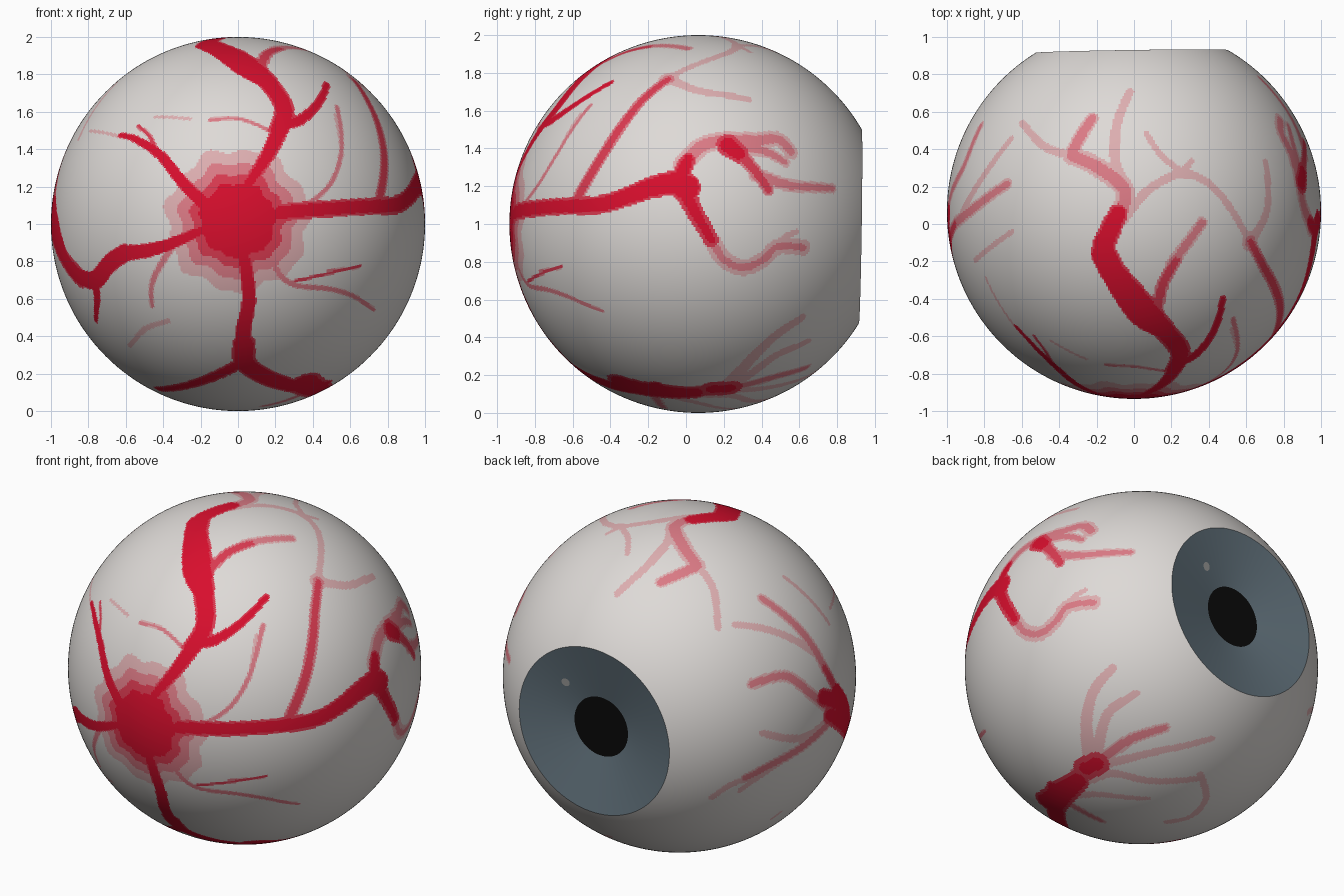
import bpy, bmesh, math
from mathutils import Vector, Matrix, kdtree

if "Cube" in bpy.data.objects:
    bpy.data.objects.remove(bpy.data.objects["Cube"])

CENTRE = Vector((0, 0.065, 1))          # centre of the unit ball


def srgb(r, g, b):
    f = lambda c: c / 12.92 if c <= 0.04045 else ((c + 0.055) / 1.055) ** 2.4
    return (f(r / 255), f(g / 255), f(b / 255), 1)


def material(name, rgb):
    m = bpy.data.materials.new(name)
    m.diffuse_color = srgb(*rgb)
    m.use_nodes = True
    m.node_tree.nodes["Principled BSDF"].inputs["Base Color"].default_value = m.diffuse_color
    return m


def add_object(name, bm, mats):
    me = bpy.data.meshes.new(name)
    bm.to_mesh(me)
    bm.free()
    ob = bpy.data.objects.new(name, me)
    ob.location = CENTRE
    bpy.context.collection.objects.link(ob)
    for m in mats:
        me.materials.append(m)
    return ob


white = material("eye white", (222, 218, 215))
pink = material("pale pink", (221, 174, 176))
rose = material("rose", (219, 122, 133))
red = material("soft red", (217, 58, 80))
crimson = material("crimson", (216, 14, 45))
grey_blue = material("iris grey blue", (96, 112, 122))
black = material("pupil black", (10, 10, 10))
glint_grey = material("glint grey", (165, 165, 163))

# eyeball: evenly divided cube blown up to a ball, sliced off at the iris
N = Vector((-0.0147, 1, -0.0147)).normalized()
D = 0.858
bm = bmesh.new()
bmesh.ops.create_cube(bm, size=2)
bmesh.ops.subdivide_edges(bm, edges=bm.edges[:], cuts=148, use_grid_fill=True)
for v in bm.verts:
    v.co = Vector([math.tan(c * math.pi / 4) for c in v.co]).normalized()
bmesh.ops.bisect_plane(bm, geom=bm.verts[:] + bm.edges[:] + bm.faces[:],
                       plane_co=N * D, plane_no=N, clear_outer=True)
for f in bm.faces:
    f.smooth = True
eyeball = add_object("eyeball", bm, [white, pink, rose, red, crimson])
polys = eyeball.data.polygons
centres = [p.center.copy() for p in polys]
level = [0] * len(polys)
kd = kdtree.KDTree(len(polys))
for i, c in enumerate(centres):
    kd.insert(c, i)
kd.balance()


# drawing frames: ball centre and scale on the sheet, then the view axes
def frame(ox, oy, scale, azimuth, elevation):
    a, e = math.radians(azimuth), math.radians(elevation)
    hx, hy = math.sin(a), math.cos(a)
    return (ox, oy, scale, Vector((-hy, hx, 0)),
            Vector((-math.sin(e) * hx, -math.sin(e) * hy, math.cos(e))),
            Vector((math.cos(e) * hx, math.cos(e) * hy, math.sin(e))))


FRONT = frame(238, 225, 187, 180, 0)
RIGHT = frame(698, 224.5, 188.5, 90, 0)
TOP = frame(1134, 213, 187, 180, 90)
LEFT = frame(679.5, 676, 176, -35, 25)      # back left, from above
UNDER = frame(1141.5, 667.5, 176, 40, -28)  # back right, from below


def on_ball(view, p):
    ox, oy, s, r, u, c = view
    a, b = (p[0] - ox) / s, (oy - p[1]) / s
    return (r * a + u * b + c * math.sqrt(max(0, 1 - a * a - b * b))).normalized()


def dab(co, radius, lv):
    for _, i, _ in kd.find_range(co, radius):
        level[i] = max(level[i], lv)


# a tapering vein: half widths in hundredths, colour level, softer halo
def vein(view, w0, w1, lv, *pts, halo=1.3):
    p = [on_ball(view, q) for q in pts]
    p = [p[0]] + p + [p[-1]]
    n = len(p) - 3
    for k in range(n):
        a, b, c, d = p[k:k + 4]
        steps = max(2, int((c - b).length / 0.008))
        for j in range(steps + 1):
            t = j / steps
            q = 0.5 * (2 * b + (c - a) * t + (2 * a - 5 * b + 4 * c - d) * t * t
                       + (3 * b - a - 3 * c + d) * t ** 3)
            w = (w0 + (w1 - w0) * (k + t) / n) / 100
            dab(q.normalized(), w, lv)
            if halo and lv > 1:
                dab(q.normalized(), w + halo / 100, lv - 1)


# ragged red patch at the front, in four rings
for i, c in enumerate(centres):
    if c.y < -0.8:
        dx, dz = c.x, c.z - 0.02
        a = math.atan2(dz, dx)
        r = math.hypot(dx, dz) / (1 + 0.04 * math.sin(7 * a) + 0.03 * math.sin(13 * a + 1))
        level[i] = sum(r < lim for lim in (0.38, 0.31, 0.25, 0.20))

# front veins
vein(FRONT, 2, 4, 4, (245, 190), (262, 165), (272, 148), (284, 122), halo=1)
vein(FRONT, 4, 5, 4, (284, 122), (283, 103), (268, 85), (240, 68), (205, 46), halo=.6)
vein(FRONT, 3, 1.2, 4, (284, 125), (300, 121), (318, 105), (327, 85), halo=.8)
vein(FRONT, 1, 1, 1, (155, 118), (190, 120))
vein(FRONT, 1, 1, 2, (210, 121), (240, 120), (270, 132), halo=.4)
vein(FRONT, 3.5, 1, 4, (210, 210), (185, 186), (160, 156), (135, 140), (120, 136), halo=.4)
vein(FRONT, 1, 1, 1, (90, 132), (125, 139))
vein(FRONT, 1, .8, 3, (158, 155), (150, 138), (138, 127), halo=.4)
vein(FRONT, 2, 4, 4, (205, 230), (175, 243), (150, 251), (125, 254), halo=.4)
vein(FRONT, 4.5, 5, 4, (125, 254), (110, 264), (95, 281), (77, 276), (66, 262), halo=.4)
vein(FRONT, 5, 5, 4, (66, 262), (58, 235), (54, 205), halo=.4)
vein(FRONT, 3.5, 1, 4, (95, 283), (97, 300), (96, 322), halo=.4)
vein(FRONT, 1.8, 1, 2, (178, 240), (163, 262), (152, 285), (152, 307), halo=.5)
vein(FRONT, 1.5, 1.5, 1, (130, 347), (145, 330), (168, 322))
vein(FRONT, 3, 4, 4, (245, 262), (249, 300), (243, 335), (246, 362), halo=.5)
vein(FRONT, 5, 5, 4, (244, 345), (246, 365), (268, 379), (300, 388), (322, 387))
vein(FRONT, 3, 1.5, 4, (244, 362), (215, 377), (180, 388), (158, 390))
vein(FRONT, 1.5, 1, 2, (268, 258), (290, 284), (330, 290), (355, 298), (374, 311), halo=.3)
vein(FRONT, .8, .8, 3, (295, 282), (330, 274), (360, 267), halo=.3)
vein(FRONT, 2.5, 3, 4, (268, 217), (300, 213), (340, 210), (372, 207))
vein(FRONT, 1, 1.3, 2, (300, 210), (328, 188), (341, 155), (337, 108), halo=.4)

# right side: trunk and its two forks
vein(RIGHT, 3, 4, 4, (515, 212), (560, 207), (600, 205), (630, 196))
vein(RIGHT, 4, 6.5, 4, (630, 196), (655, 187), (675, 184), (686, 188))
vein(RIGHT, 4, 2.5, 4, (680, 178), (688, 160))
vein(RIGHT, 3.5, 2.5, 2, (683, 165), (700, 148), (722, 141), (755, 141), (778, 140), (790, 152), halo=2)
vein(RIGHT, 4.5, 3.5, 4, (728, 146), (738, 154), halo=2)
vein(RIGHT, 3, 2, 3, (735, 152), (752, 168), (768, 190))
vein(RIGHT, 3, 1.5, 2, (755, 175), (790, 186), (832, 189))
vein(RIGHT, 3, 1.5, 2, (742, 148), (765, 152), (785, 163))
vein(RIGHT, 3.5, 2, 4, (684, 192), (695, 213), (711, 240), halo=2)
vein(RIGHT, 2, 1.8, 2, (711, 240), (724, 260), (743, 268), (763, 260), (778, 247), (803, 248), halo=2.5)
vein(RIGHT, 2, 1.5, 1, (776, 248), (784, 238), (796, 232))
vein(RIGHT, 2.5, 1.8, 3, (578, 198), (600, 160), (625, 122), (645, 98), (668, 80))
vein(RIGHT, 3, 2, 1, (668, 80), (700, 92), (748, 100))
vein(RIGHT, 1, .8, 2, (540, 272), (560, 268), halo=.3)
dab(on_ball(RIGHT, (668, 80)), .055, 1)
dab(on_ball(RIGHT, (668, 80)), .035, 2)

# top veins
vein(TOP, 4, 6, 4, (1174, 370), (1180, 352), (1160, 326), (1135, 297), (1112, 272))
vein(TOP, 6, 4, 4, (1112, 272), (1104, 250), (1108, 236), (1118, 215))
vein(TOP, 3.5, 3, 2, (1120, 218), (1124, 190), (1095, 167), (1072, 157), halo=2)
vein(TOP, 2.5, 2, 1, (1072, 157), (1045, 148), (1022, 124))
vein(TOP, 3, 2.5, 2, (1072, 154), (1082, 135), (1092, 120))
vein(TOP, 3, 2.3, 1, (1125, 188), (1115, 160), (1117, 125), (1130, 93))
vein(TOP, 2.5, 2, 1, (1128, 215), (1150, 190), (1183, 175), (1215, 190), (1248, 240))
vein(TOP, 2, 1.5, 1, (1183, 175), (1160, 155), (1146, 134))
vein(TOP, 2, 1.5, 1, (1180, 176), (1192, 162))
vein(TOP, 2.5, 2, 3, (1155, 318), (1163, 285), (1176, 262))
vein(TOP, 2.3, 2, 2, (1172, 265), (1186, 246), (1202, 224))
vein(TOP, 1.5, 1.5, 1, (975, 262), (1012, 233))
vein(TOP, 1.5, 1.5, 1, (1232, 330), (1238, 352))

# left side fan
vein(FRONT, 5, 4, 4, (57, 235), (53, 215), (52, 200))
vein(LEFT, 5, 3, 4, (848, 730), (836, 718), (828, 714), halo=2)
vein(LEFT, 3, 2, 3, (840, 712), (837, 695), (824, 668))
vein(LEFT, 2.5, 2, 2, (824, 668), (812, 646), (795, 625), (762, 599))
vein(LEFT, 2.5, 2, 1, (820, 658), (790, 638), (760, 628), (735, 625))
vein(LEFT, 2.5, 2, 2, (834, 715), (810, 693), (785, 676), (752, 684))
vein(LEFT, 2.5, 2, 2, (832, 718), (800, 748), (770, 765), (745, 778))
vein(LEFT, 2, 2, 1, (745, 778), (728, 786), (712, 797))
vein(LEFT, 3, 2, 1, (828, 720), (800, 738), (762, 733))
vein(LEFT, 3, 1.8, 1, (790, 753), (760, 775), (740, 790))
vein(LEFT, 1.5, 1.5, 1, (772, 818), (780, 812))

# underside fan
vein(UNDER, 8, 5, 4, (1050, 806), (1062, 796), (1078, 784), halo=2)
vein(UNDER, 4, 4, 4, (1086, 773), (1097, 768), halo=3.5)
vein(UNDER, 4, 4, 3, (1070, 790), (1090, 770), halo=2)
vein(UNDER, 4, 2.5, 1, (1090, 765), (1087, 725), (1095, 695), (1113, 674))
vein(UNDER, 3.5, 2, 1, (1097, 762), (1105, 725), (1117, 711), (1137, 699))
vein(UNDER, 3, 1.8, 2, (1095, 768), (1130, 745), (1165, 733))
vein(UNDER, 3, 1.8, 1, (1097, 770), (1150, 758), (1212, 743))
vein(UNDER, 3, 2, 1, (1075, 790), (1110, 778), (1150, 785), (1200, 782))
vein(UNDER, 2, 2.5, 1, (1200, 778), (1206, 800), (1192, 818), (1168, 824))
vein(UNDER, 3, 1.5, 1, (1065, 798), (1100, 798), (1148, 802))
vein(UNDER, 2.5, 1.5, 2, (1060, 800), (1080, 812), (1102, 823))

polys.foreach_set("material_index", level)

# iris: shallow cone sunk into the flat, with a level pupil at the bottom
place = Matrix.Translation(N * D) @ N.to_track_quat('Z', 'Y').to_matrix().to_4x4()
RIM, HOLE, SLOPE = 0.514, 0.183, 0.21
bm = bmesh.new()
rings = []
for r in (RIM, HOLE):
    z = -SLOPE * (RIM - r)
    rings.append([bm.verts.new(place @ Vector((r * math.cos(a), r * math.sin(a), z)))
                  for a in (math.tau * k / 96 for k in range(96))])
for k in range(96):
    j = (k + 1) % 96
    f = bm.faces.new((rings[0][k], rings[0][j], rings[1][j], rings[1][k]))
    f.smooth = True
pupil = bm.faces.new(rings[1])
pupil.material_index = 1
for e in pupil.edges:
    e.smooth = False
add_object("iris_and_pupil", bm, [grey_blue, black])

# glint: tiny thin disc lying on the cone
spot = Vector((0.21, 0, 0.22))
r = spot.length
normal = (N - SLOPE * spot.normalized()).normalized()
spot.y = (D - spot.x * N.x - spot.z * N.z) / N.y - SLOPE * (RIM - r)
bm = bmesh.new()
bmesh.ops.create_circle(bm, cap_ends=True, segments=24, radius=0.026,
                        matrix=Matrix.Translation(spot + normal * 0.004)
                        @ normal.to_track_quat('Z', 'Y').to_matrix().to_4x4())
add_object("glint", bm, [glint_grey])
